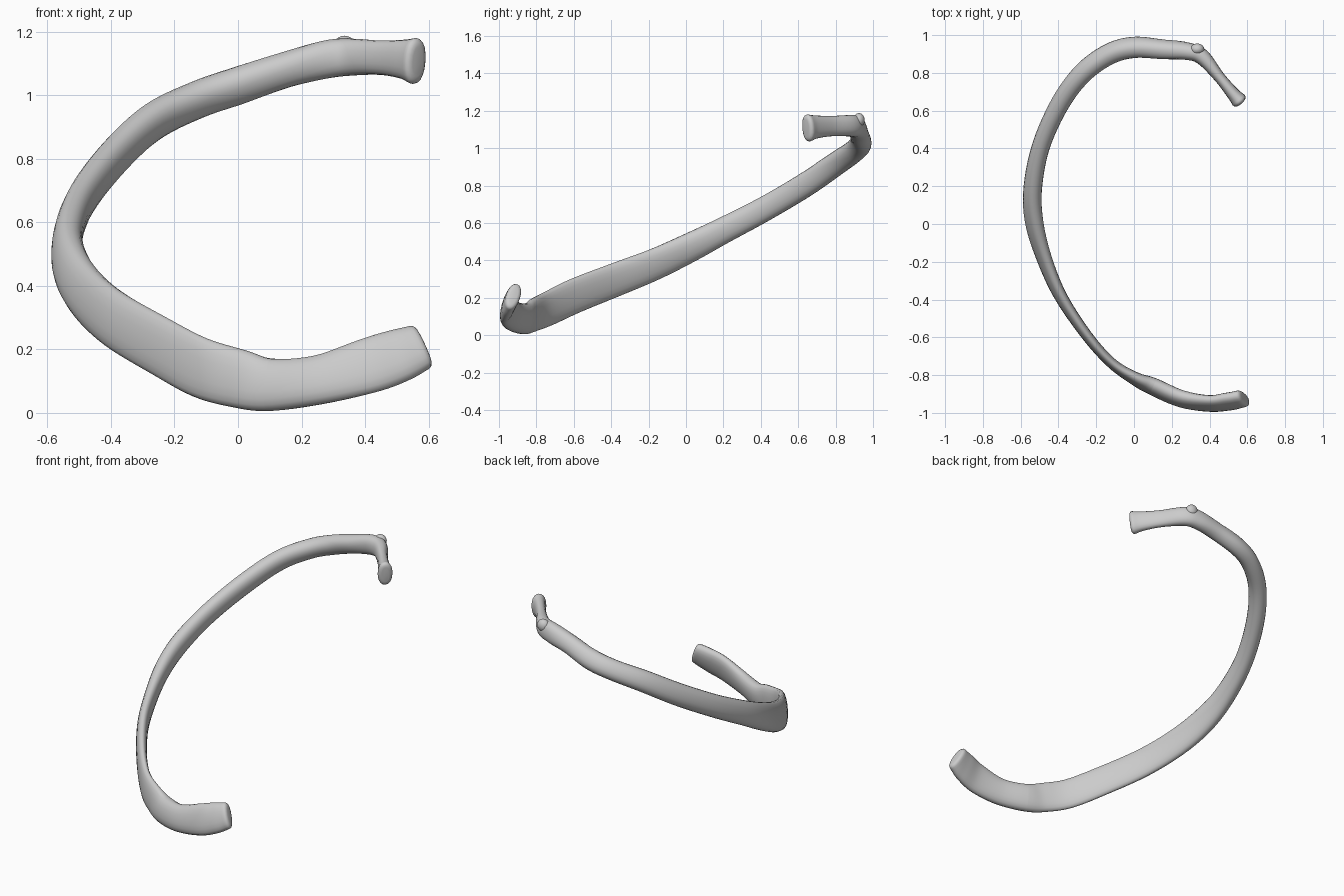
import bpy
import bmesh
from math import sin, cos, pi, radians, copysign
from mathutils import Vector

default_cube = bpy.data.objects.get("Cube")
if default_cube:
    bpy.data.objects.remove(default_cube, do_unlink=True)

bone = bpy.data.materials.new("bone grey")
bone.use_nodes = True
bone_colour = (0.6, 0.6, 0.6, 1)
bone.diffuse_color = bone_colour
bone.node_tree.nodes["Principled BSDF"].inputs["Base Color"].default_value = bone_colour

SIDES = 20
STEPS = 6

# Stations: x, y, z, half height, half thickness, inward lean in degrees
cartilage_stations = [
    (.57, -.925, .205, .077, .038, 22),
    (.5, -.94, .178, .088, .038, 20),
    (.4, -.95, .145, .09, .036, 16),
    (.25, -.925, .103, .08, .042, 14),
    (.1, -.86, .088, .084, .044, 10),
]
rib_stations = [
    (0, -.815, .108, .092, .034, 5),
    (-.12, -.735, .143, .095, .028, 2),
    (-.25, -.59, .212, .095, .029, 2),
    (-.39, -.38, .295, .092, .033, 5),
    (-.48, -.17, .378, .087, .038, 10),
    (-.53, .02, .468, .08, .045, 14),
    (-.535, .2, .56, .071, .047, 12),
    (-.49, .42, .675, .066, .046, 12),
    (-.39, .64, .805, .065, .048, 16),
    (-.27, .8, .915, .063, .05, 24),
    (-.13, .9, .985, .06, .052, 30),
    (0, .935, 1.03, .06, .052, 32),
    (.15, .925, 1.08, .056, .05, 24),
    (.28, .915, 1.113, .06, .046, 8),
    (.36, .885, 1.12, .058, .042, 0),
    (.45, .78, 1.118, .054, .03, 0),
    (.52, .695, 1.113, .062, .034, 0),
    (.555, .655, 1.108, .073, .042, 0),
]


def sample(stations):
    """Smooth the stations with a Catmull-Rom spline."""
    pts = [Vector(s) for s in stations]
    pts = [pts[0] * 2 - pts[1]] + pts + [pts[-1] * 2 - pts[-2]]
    out = []
    for a, b, c, d in zip(pts, pts[1:], pts[2:], pts[3:]):
        for i in range(STEPS):
            t = i / STEPS
            out.append((b * 2 + (c - a) * t + (a * 2 - b * 5 + c * 4 - d) * t ** 2
                        + (b * 3 - a - c * 3 + d) * t ** 3) / 2)
    return out + [pts[-2]]


def frames(samples):
    """Give each sample a centre, tangent, section axes and radii."""
    result = []
    for i, s in enumerate(samples):
        before = samples[max(i - 1, 0)]
        after = samples[min(i + 1, len(samples) - 1)]
        tangent = Vector((after - before)[:3]).normalized()
        up = Vector((0, 0, 1))
        up = (up - tangent * up.dot(tangent)).normalized()
        inward = tangent.cross(up)
        lean = radians(s[5])
        high = up * cos(lean) + inward * sin(lean)
        wide = inward * cos(lean) - up * sin(lean)
        result.append((Vector(s[:3]), tangent, high * s[3], wide * s[4]))
    return result


def end_rings(frame, direction):
    """Shrinking rings that round off an end."""
    centre, tangent, high, wide = frame
    return [(centre + tangent * direction * .018 * sin(a), tangent,
             high * (.65 + .35 * cos(a)), wide * (.5 + .5 * cos(a)))
            for a in (pi / 6, pi / 3, pi / 2)]


def loft(name, rings):
    bm = bmesh.new()
    loops = []
    for centre, tangent, high, wide in rings:
        loop = []
        for k in range(SIDES):
            c, s = cos(2 * pi * k / SIDES), sin(2 * pi * k / SIDES)
            v = copysign(abs(c) ** .9, c)
            w = copysign(abs(s) ** .9, s)
            loop.append(bm.verts.new(centre + high * v + wide * w))
        loops.append(loop)
    for low, top in zip(loops, loops[1:]):
        for k in range(SIDES):
            n = (k + 1) % SIDES
            bm.faces.new((low[k], low[n], top[n], top[k]))
    bm.faces.new(loops[0])
    bm.faces.new(loops[-1])
    finish(name, bm)


def finish(name, bm):
    bmesh.ops.recalc_face_normals(bm, faces=bm.faces)
    mesh = bpy.data.meshes.new(name)
    bm.to_mesh(mesh)
    bm.free()
    mesh.materials.append(bone)
    obj = bpy.data.objects.new(name, mesh)
    bpy.context.collection.objects.link(obj)
    bpy.ops.object.select_all(action='DESELECT')
    obj.select_set(True)
    bpy.context.view_layer.objects.active = obj
    bpy.ops.object.shade_smooth_by_angle(angle=radians(50))
    return obj


# One continuous sweep, split where the cartilage meets the bone
path = frames(sample(cartilage_stations + rib_stations))
seam = (len(cartilage_stations) - 1) * STEPS
front_cap = end_rings(path[0], -1)[::-1]
back_cap = end_rings(path[-1], 1)
loft("costal_cartilage", front_cap + path[:seam + 1])
loft("rib_shaft_and_head", path[seam:] + back_cap)

# Small knob where the shaft bends into the neck
knob = bmesh.new()
bmesh.ops.create_uvsphere(knob, u_segments=20, v_segments=12, radius=.034)
bmesh.ops.scale(knob, vec=(1.1, .9, 1.1), verts=knob.verts)
bmesh.ops.translate(knob, vec=(.335, .925, 1.15), verts=knob.verts)
finish("rib_tubercle", knob)
